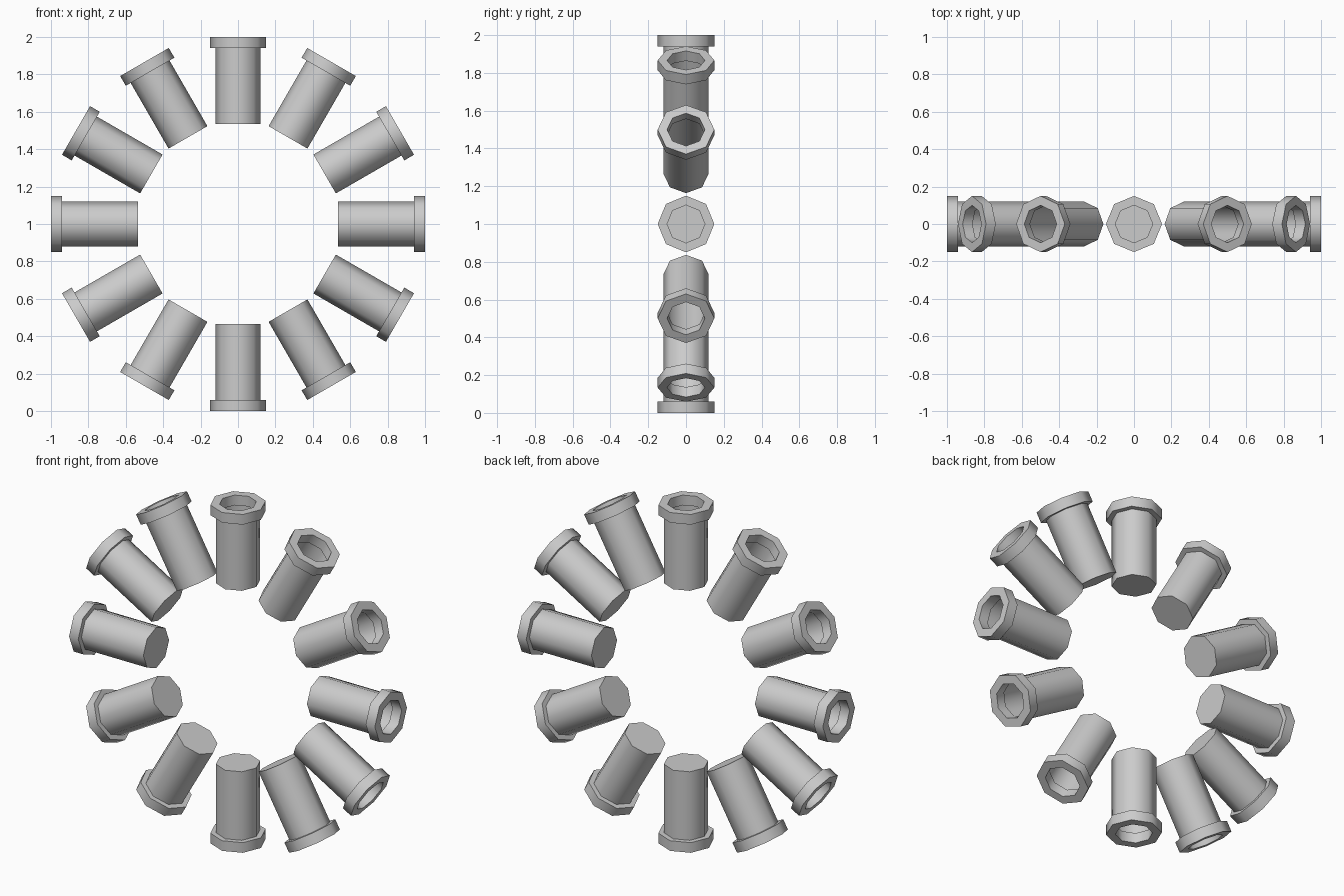
import bpy, bmesh
from math import cos, sin, pi, radians
from mathutils import Matrix

if "Cube" in bpy.data.objects:
    bpy.data.objects.remove(bpy.data.objects["Cube"])

SIDES = 8
COUNT = 12

# Cup section as (radius, distance from the ring centre), outside base to inner floor
PROFILE = [(0.12, 0.535), (0.12, 0.94), (0.15, 0.94), (0.15, 1.0),
           (0.10, 1.0), (0.10, 0.94), (0.11, 0.94), (0.11, 0.545)]


def cup_mesh():
    bm = bmesh.new()
    rings = [[bm.verts.new((r * cos(2 * pi * i / SIDES), r * sin(2 * pi * i / SIDES), h))
              for i in range(SIDES)] for r, h in PROFILE]
    for a, b in zip(rings, rings[1:]):
        for i in range(SIDES):
            j = (i + 1) % SIDES
            bm.faces.new((a[i], a[j], b[j], b[i]))
    # Closed base and inner floor
    bm.faces.new(rings[0])
    bm.faces.new(rings[-1])
    bmesh.ops.recalc_face_normals(bm, faces=bm.faces)
    for f in bm.faces:
        f.smooth = True
    mesh = bpy.data.meshes.new("cup")
    bm.to_mesh(mesh)
    bm.free()
    mesh.set_sharp_from_angle(angle=radians(60))
    return mesh


# Twelve rimmed cups in an upright ring, mouths facing outward
mesh = cup_mesh()
for k in range(COUNT):
    cup = bpy.data.objects.new(f"cup_{k + 1}", mesh)
    cup.matrix_world = Matrix.Translation((0, 0, 1)) @ Matrix.Rotation(2 * pi * k / COUNT, 4, 'Y')
    bpy.context.collection.objects.link(cup)
